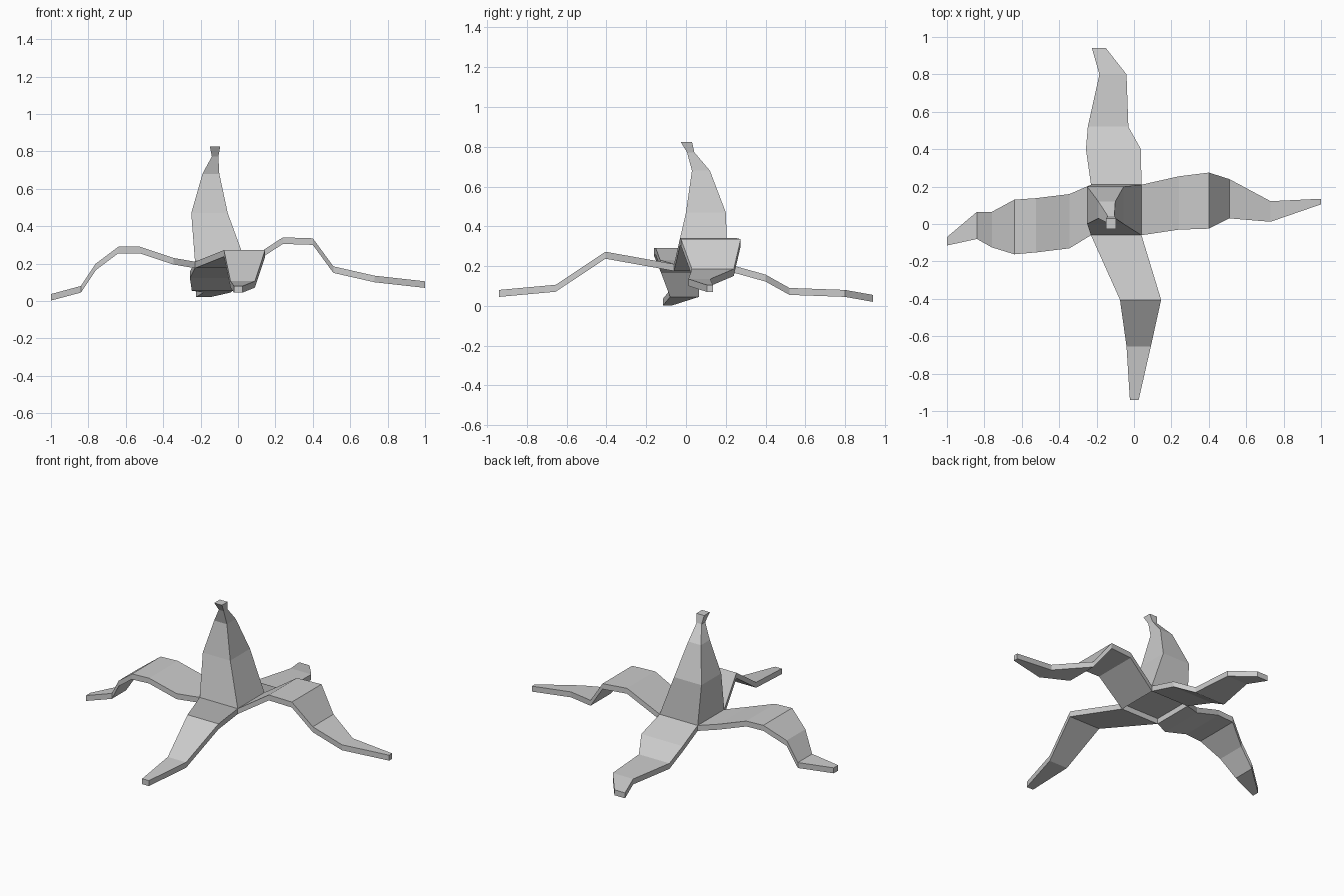
import bpy

THICK = 0.035


def loft(name, rings):
    """Skin a row of four-sided rings and close both ends."""
    verts = [v for ring in rings for v in ring]
    faces = [(3, 2, 1, 0)]
    for r in range(len(rings) - 1):
        a = r * 4
        for i in range(4):
            j = (i + 1) % 4
            faces.append((a + i, a + j, a + 4 + j, a + 4 + i))
    n = len(verts)
    faces.append((n - 4, n - 3, n - 2, n - 1))
    mesh = bpy.data.meshes.new(name)
    mesh.from_pydata(verts, [], faces)
    obj = bpy.data.objects.new(name, mesh)
    bpy.context.collection.objects.link(obj)
    # consistent outward normals
    import bmesh
    bm = bmesh.new()
    bm.from_mesh(mesh)
    bmesh.ops.recalc_face_normals(bm, faces=bm.faces)
    bm.to_mesh(mesh)
    bm.free()
    return obj


def flap(name, axis, stations):
    """Stations: distance along the axis, low side, high side, top height."""
    rings = []
    for d, lo, hi, z in stations:
        corners = [(lo, z), (hi, z), (hi, z - THICK), (lo, z - THICK)]
        rings.append([(d, s, h) if axis == "x" else (s, d, h) for s, h in corners])
    return loft(name, rings)


# Tapering upright body with a flared stem tip: x range, y range, height
body = [
    (-0.23, 0.04, -0.06, 0.21, 0.21),
    (-0.25, -0.055, 0.0, 0.20, 0.47),
    (-0.19, -0.10, 0.03, 0.12, 0.68),
    (-0.14, -0.105, 0.005, 0.042, 0.772),
    (-0.15, -0.095, -0.027, 0.03, 0.825),
]
loft("upright_body", [[(x0, y0, z), (x1, y0, z), (x1, y1, z), (x0, y1, z)]
                      for x0, x1, y0, y1, z in body])

# Four drooping peel flaps
flap("right_flap", "x", [
    (0.04, -0.06, 0.21, 0.21), (0.24, -0.03, 0.255, 0.34),
    (0.40, -0.025, 0.275, 0.335), (0.51, 0.03, 0.24, 0.185),
    (0.73, 0.012, 0.122, 0.135), (1.0, 0.105, 0.135, 0.105)])
flap("left_flap", "x", [
    (-0.23, -0.06, 0.21, 0.21), (-0.345, -0.13, 0.16, 0.23),
    (-0.525, -0.152, 0.138, 0.29), (-0.64, -0.162, 0.13, 0.29),
    (-0.76, -0.125, 0.065, 0.20), (-0.84, -0.08, 0.065, 0.08),
    (-1.0, -0.115, -0.07, 0.037)])
flap("front_flap", "y", [
    (-0.06, -0.23, 0.04, 0.21), (-0.405, -0.075, 0.145, 0.272),
    (-0.655, -0.04, 0.09, 0.106), (-0.94, -0.022, 0.025, 0.08)])
flap("back_flap", "y", [
    (0.21, -0.23, 0.04, 0.21), (0.40, -0.257, 0.037, 0.157),
    (0.52, -0.247, -0.03, 0.09), (0.80, -0.185, -0.04, 0.08),
    (0.94, -0.225, -0.15, 0.055)])
